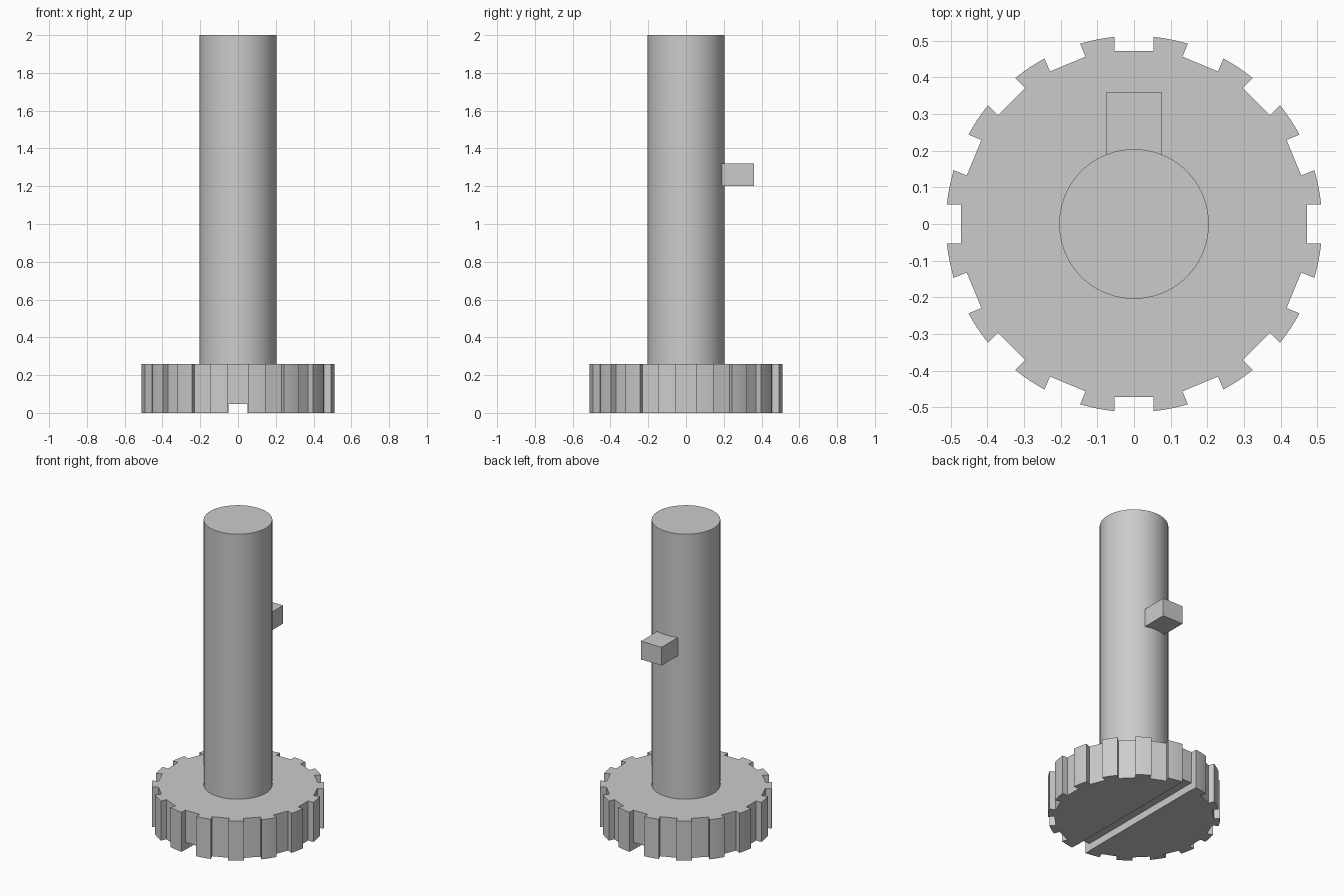
import bpy, bmesh
from math import sin, cos, asin, pi, radians
from mathutils import Matrix

cube = bpy.data.objects.get("Cube")
if cube:
    bpy.data.objects.remove(cube)

grey = bpy.data.materials.new("plain_grey")
grey.use_nodes = True
GREY = (0.6, 0.6, 0.6, 1)
grey.diffuse_color = GREY
grey.node_tree.nodes["Principled BSDF"].inputs["Base Color"].default_value = GREY


def make_object(name, bm):
    bmesh.ops.recalc_face_normals(bm, faces=bm.faces)
    mesh = bpy.data.meshes.new(name)
    bm.to_mesh(mesh)
    bm.free()
    mesh.materials.append(grey)
    obj = bpy.data.objects.new(name, mesh)
    bpy.context.collection.objects.link(obj)
    return obj


def extrude_outline(name, points, z0, z1):
    bm = bmesh.new()
    base = bm.faces.new([bm.verts.new((x, y, z0)) for x, y in points])
    top = bmesh.ops.extrude_face_region(bm, geom=[base], use_keep_orig=True)
    verts = [v for v in top["geom"] if isinstance(v, bmesh.types.BMVert)]
    bmesh.ops.translate(bm, verts=verts, vec=(0, 0, z1 - z0))
    return make_object(name, bm)


def box(name, x0, x1, y0, y1, z0, z1):
    return extrude_outline(name, [(x0, y0), (x1, y0), (x1, y1), (x0, y1)], z0, z1)


def smooth(obj):
    bpy.ops.object.select_all(action='DESELECT')
    obj.select_set(True)
    bpy.context.view_layer.objects.active = obj
    bpy.ops.object.shade_smooth_by_angle(angle=radians(30))


# Notched wheel: flat-bottomed notches between rounded teeth
RADIUS, FLOOR, HALF, NOTCHES, ARC = 0.513, 0.472, 0.0525, 16, 6
pitch = 2 * pi / NOTCHES
edge = asin(HALF / RADIUS)
outline = []
for i in range(NOTCHES):
    a = i * pitch
    for side in (-HALF, HALF):
        outline.append((FLOOR * cos(a) - side * sin(a), FLOOR * sin(a) + side * cos(a)))
    for k in range(ARC + 1):
        t = a + edge + (pitch - 2 * edge) * k / ARC
        outline.append((RADIUS * cos(t), RADIUS * sin(t)))
wheel = extrude_outline("notched_wheel", outline, 0, 0.26)

# Screwdriver slot across the underside
cutter = box("slot_cutter", -0.05, 0.05, -1, 1, -0.1, 0.048)
cutter.hide_render = True
slot = wheel.modifiers.new("slot", 'BOOLEAN')
slot.operation = 'DIFFERENCE'
slot.solver = 'EXACT'
slot.object = cutter
smooth(wheel)
bpy.context.view_layer.objects.active = wheel
bpy.ops.object.modifier_apply(modifier=slot.name)
bpy.data.objects.remove(cutter)

# Round shaft
bm = bmesh.new()
bmesh.ops.create_cone(bm, cap_ends=True, segments=96, radius1=0.204, radius2=0.204,
                      depth=1.75, matrix=Matrix.Translation((0, 0, 1.125)))
smooth(make_object("shaft", bm))

# Locking peg on the back of the shaft
box("locking_peg", -0.075, 0.075, 0.15, 0.36, 1.2, 1.32)
